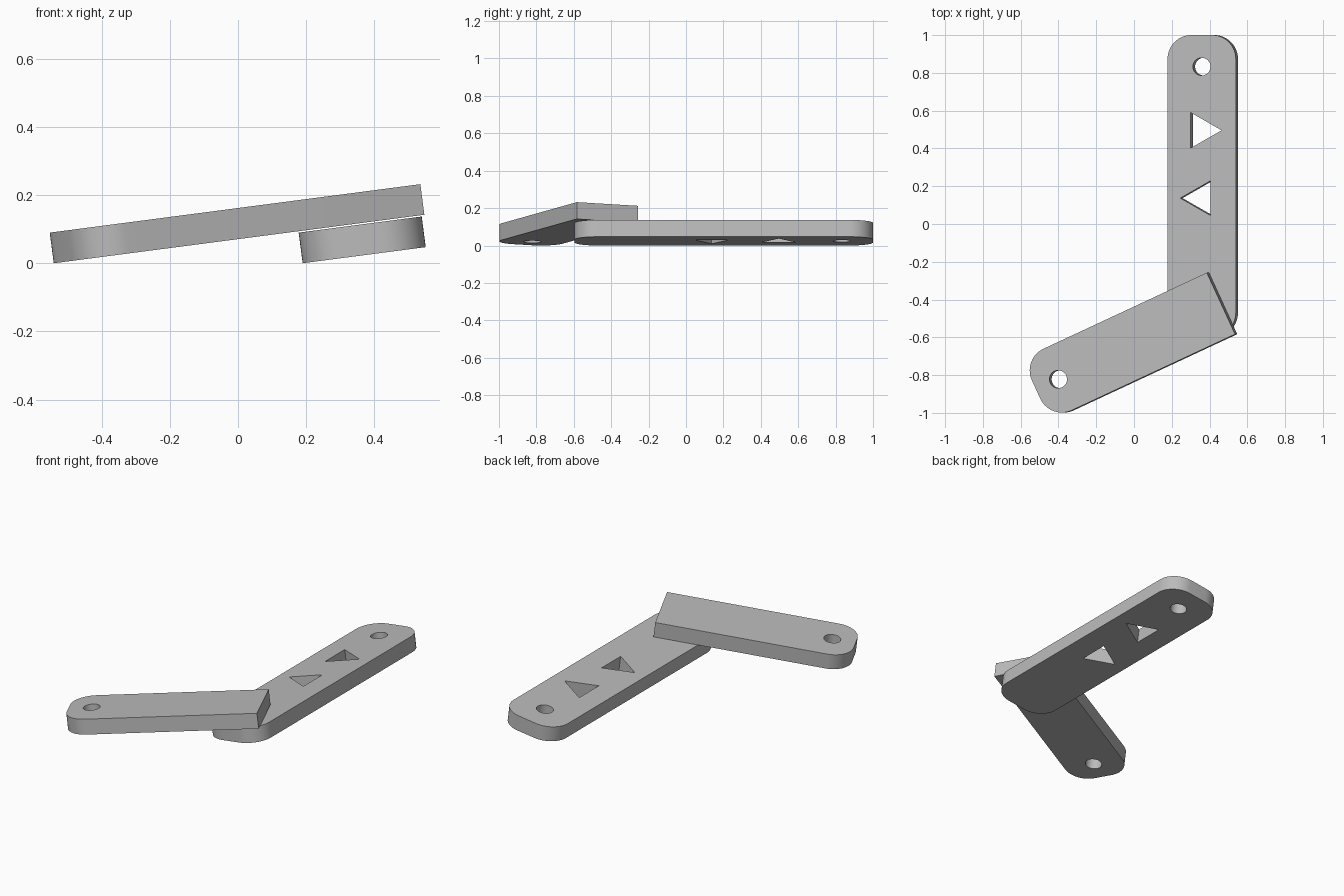
import bpy, bmesh, math
from mathutils import Vector

if "Cube" in bpy.data.objects:
    bpy.data.objects.remove(bpy.data.objects["Cube"])

TILT = math.radians(7.45)      # both bars lean up towards +x
THICK = 0.0905
RADIUS = 0.126

grey = bpy.data.materials.new("plain_grey")
grey.diffuse_color = (0.50, 0.50, 0.50, 1)
grey.use_nodes = True
grey.node_tree.nodes["Principled BSDF"].inputs["Base Color"].default_value = grey.diffuse_color


def circle(cx, cy, r, n=40):
    return [(cx + r * math.cos(2 * math.pi * i / n),
             cy + r * math.sin(2 * math.pi * i / n)) for i in range(n)]


def bar_outline(length, width, round_start, round_end, n=14):
    """Bar along +x from 0 to length, with rounded or square corners at each end."""
    pts = []
    corners = [(length, 1, 0, round_end), (0, 1, 90, round_start),
               (0, -1, 180, round_start), (length, -1, 270, round_end)]
    for x, side, start, rounded in corners:
        if not rounded:
            pts.append((x, side * width / 2))
            continue
        cx = x - RADIUS if x else RADIUS
        cy = side * (width / 2 - RADIUS)
        for i in range(n + 1):
            a = math.radians(start + 90 * i / n)
            pts.append((cx + RADIUS * math.cos(a), cy + RADIUS * math.sin(a)))
    return pts


def plate(name, loops, origin, angle, base):
    """Extruded flat shape with holes, turned in its plane, then tilted."""
    curve = bpy.data.curves.new(name, 'CURVE')
    curve.dimensions = '2D'
    curve.fill_mode = 'BOTH'
    curve.extrude = THICK / 2
    for loop in loops:
        spline = curve.splines.new('POLY')
        spline.points.add(len(loop) - 1)
        for p, (x, y) in zip(spline.points, loop):
            p.co = (x, y, 0, 1)
        spline.use_cyclic_u = True
    tmp = bpy.data.objects.new(name + "_curve", curve)
    bpy.context.collection.objects.link(tmp)
    bpy.context.view_layer.update()
    mesh = bpy.data.meshes.new_from_object(
        tmp.evaluated_get(bpy.context.evaluated_depsgraph_get()))
    bpy.data.objects.remove(tmp)
    bm = bmesh.new()
    bm.from_mesh(mesh)
    bmesh.ops.remove_doubles(bm, verts=bm.verts, dist=1e-5)
    bmesh.ops.recalc_face_normals(bm, faces=bm.faces)
    ca, sa = math.cos(angle), math.sin(angle)
    ct, st = math.cos(TILT), math.sin(TILT)
    for v in bm.verts:
        u = origin[0] + v.co.x * ca - v.co.y * sa
        y = origin[1] + v.co.x * sa + v.co.y * ca
        w = base + THICK / 2 + v.co.z
        v.co = Vector((u * ct - w * st, y, u * st + w * ct))
    bm.to_mesh(mesh)
    bm.free()
    mesh.materials.clear()
    mesh.materials.append(grey)
    obj = bpy.data.objects.new(name, mesh)
    bpy.context.collection.objects.link(obj)
    bpy.context.view_layer.objects.active = obj
    bpy.ops.object.select_all(action='DESELECT')
    obj.select_set(True)
    bpy.ops.object.shade_smooth_by_angle(angle=math.radians(30))
    return obj


# Lower bar: rounded at both ends, one round hole and two triangular windows
START = -0.596
hole = circle(0.833 - START, 0, 0.047)
window_up = [(0.59 - START, 0.059), (0.402 - START, 0.059), (0.496 - START, -0.106)]
window_down = [(0.228 - START, -0.046), (0.046 - START, -0.046), (0.137 - START, 0.114)]
plate("lower_bar",
      [bar_outline(1.0 - START, 0.364, True, True), hole, window_up, window_down],
      (0.370, START), math.radians(90), -0.0246)

# Upper bar: square at the joint, rounded at the free end with a round hole
plate("upper_bar",
      [bar_outline(1.087, 0.359, False, True), circle(0.957, 0, 0.047)],
      (0.485, -0.4205), math.radians(180 + 24.8), 0.070)
